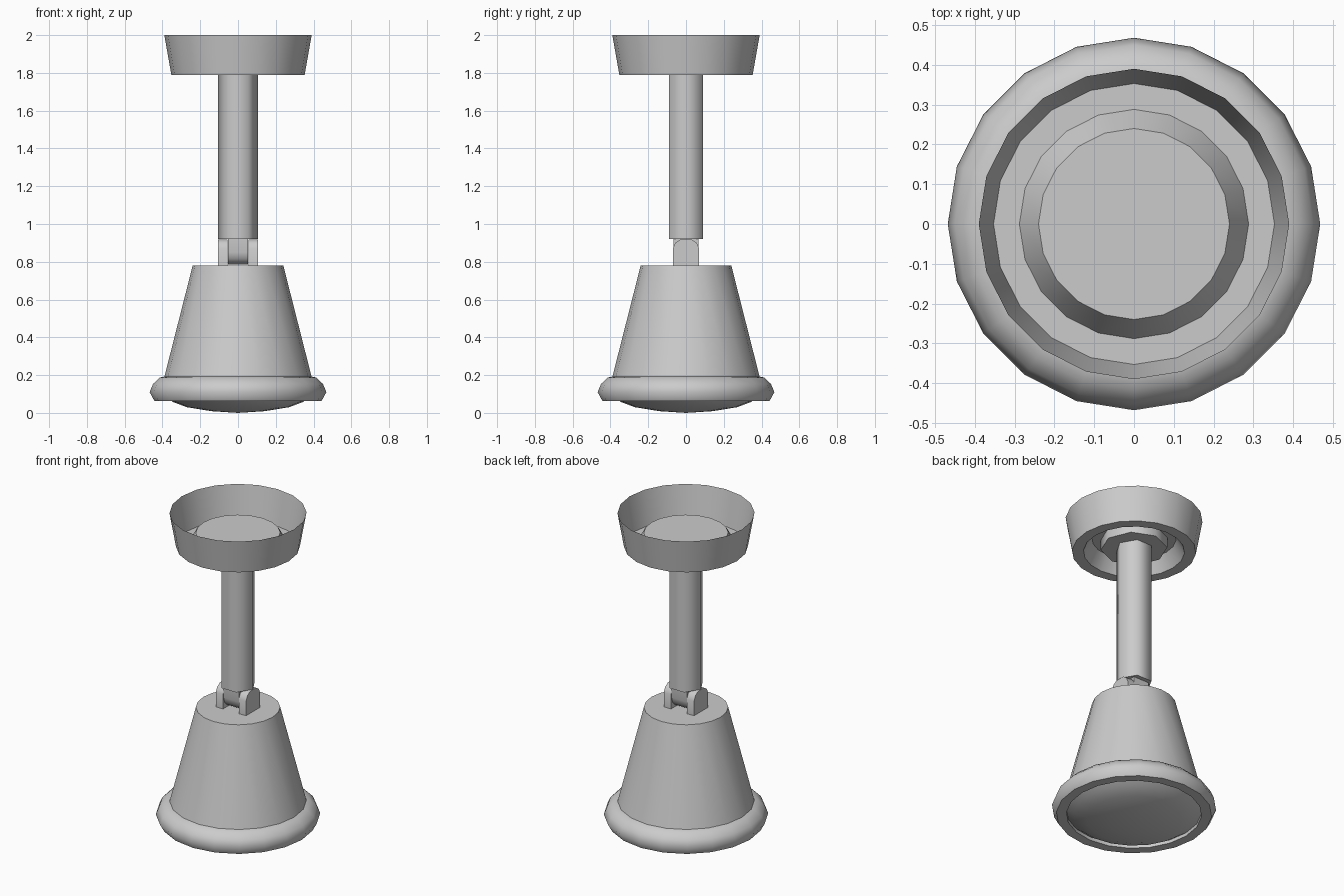
import bpy, bmesh, math

if "Cube" in bpy.data.objects:
    bpy.data.objects.remove(bpy.data.objects["Cube"])


def finish(name, bm, angle):
    bmesh.ops.remove_doubles(bm, verts=bm.verts, dist=1e-5)
    bmesh.ops.recalc_face_normals(bm, faces=bm.faces)
    me = bpy.data.meshes.new(name)
    bm.to_mesh(me)
    bm.free()
    ob = bpy.data.objects.new(name, me)
    bpy.context.collection.objects.link(ob)
    bpy.ops.object.select_all(action='DESELECT')
    ob.select_set(True)
    bpy.context.view_layer.objects.active = ob
    bpy.ops.object.shade_smooth_by_angle(angle=math.radians(angle))
    return ob


def lathe(name, profile, sides=20, angle=35):
    """Revolve (radius, z) points about z; radius 0 ends become one flat or fan cap."""
    bm = bmesh.new()
    rings = []
    for r, z in profile:
        if r == 0:
            rings.append([bm.verts.new((0, 0, z))] * sides)
        else:
            rings.append([bm.verts.new((r * math.cos(2 * math.pi * i / sides),
                                        r * math.sin(2 * math.pi * i / sides), z))
                          for i in range(sides)])
    for a, b in zip(rings, rings[1:]):
        for i in range(sides):
            j = (i + 1) % sides
            bm.faces.new(list(dict.fromkeys((a[i], a[j], b[j], b[i]))))
    return finish(name, bm, angle)


def extrude_x(name, outline, x0, x1, angle=50):
    """Extrude a (y, z) outline along x."""
    bm = bmesh.new()
    face = bm.faces.new([bm.verts.new((x0, y, z)) for y, z in outline])
    res = bmesh.ops.extrude_face_region(bm, geom=[face])
    verts = [g for g in res['geom'] if isinstance(g, bmesh.types.BMVert)]
    bmesh.ops.translate(bm, verts=verts, vec=(x1 - x0, 0, 0))
    return finish(name, bm, angle)


# Ceiling canopy: thin open cup with a raised centre
lathe("ceiling_canopy", [(0.39, 2.0), (0.353, 1.79), (0.288, 1.79), (0.24, 1.876), (0, 1.876)])

# Collar under the canopy and the six-sided pole
lathe("pole_collar", [(0, 1.875), (0.19, 1.875), (0.19, 1.81), (0, 1.81)], sides=8, angle=50)
lathe("pole", [(0, 1.815), (0.105, 1.815), (0.105, 0.92), (0, 0.92)], sides=6, angle=65)

# Hinge: two rounded brackets around a rounded tongue
bracket = [(-0.07, 0.775), (0.07, 0.775), (0.07, 0.87), (0.057, 0.9),
           (0.03, 0.918), (-0.03, 0.918), (-0.057, 0.9), (-0.07, 0.87)]
for side, s in (("left", -1), ("right", 1)):
    extrude_x("hinge_bracket_" + side, bracket, s * 0.055, s * 0.105)
tongue = [(0.065, 0.925), (-0.065, 0.925)]
tongue += [(-0.065 * math.cos(math.pi * i / 6), 0.85 - 0.065 * math.sin(math.pi * i / 6))
           for i in range(7)]
extrude_x("hinge_tongue", tongue, -0.054, 0.054)

# Lamp shade
lathe("lamp_shade", [(0, 0.78), (0.24, 0.78), (0.39, 0.19)])

# Rounded rim with a recessed inner edge
lathe("shade_rim", [(0.385, 0.193), (0.415, 0.187), (0.45, 0.153), (0.468, 0.11),
                    (0.443, 0.064), (0.385, 0.064), (0.385, 0.1)], angle=56)

# Domed lens
lathe("lens", [(0.385, 0.085), (0.345, 0.058), (0.27, 0.03), (0.14, 0.009), (0, 0)])
